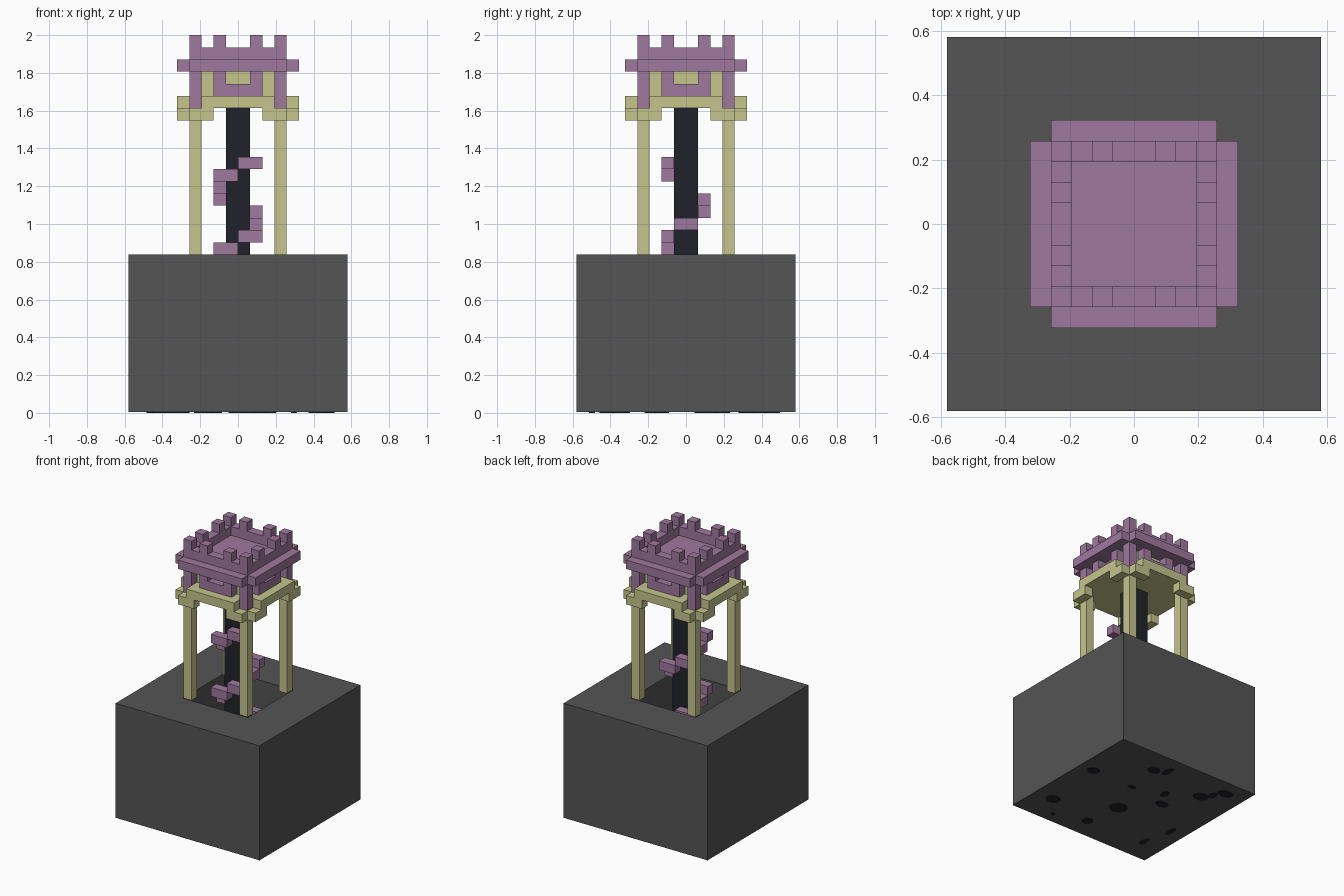
import bpy, bmesh
from mathutils import Matrix, Vector

U = 2 / 31        # one block
GROUND = 13       # ground height in blocks

if "Cube" in bpy.data.objects:
    bpy.data.objects.remove(bpy.data.objects["Cube"])


def material(name, rgb):
    m = bpy.data.materials.new(name)
    m.use_nodes = True
    m.diffuse_color = (*rgb, 1)
    bsdf = m.node_tree.nodes["Principled BSDF"]
    bsdf.inputs["Base Color"].default_value = (*rgb, 1)
    bsdf.inputs["Roughness"].default_value = 0.9
    return m


PURPLE = material("purple_block", (0.35, 0.19, 0.345))
CREAM = material("cream_brick", (0.56, 0.56, 0.27))
GREY = material("dark_grey_rock", (0.09, 0.09, 0.09))
BLACK = material("blue_black_stone", (0.0155, 0.0165, 0.024))


def finish(name, bm, mat):
    mesh = bpy.data.meshes.new(name)
    bm.to_mesh(mesh)
    bm.free()
    mesh.materials.append(mat)
    obj = bpy.data.objects.new(name, mesh)
    bpy.context.collection.objects.link(obj)
    return obj


def add_box(bm, x0, x1, y0, y1, z0, z1):
    """Box in block units, heights counted from the ground."""
    size = Vector((x1 - x0, y1 - y0, z1 - z0)) * U
    mid = Vector((x0 + x1, y0 + y1, z0 + z1 + 2 * GROUND)) * U / 2
    m = Matrix.Translation(mid) @ Matrix.Diagonal((*size, 1))
    return bmesh.ops.create_cube(bm, size=1, matrix=m)["verts"]


def boxes(name, mat, parts):
    bm = bmesh.new()
    for p in parts:
        add_box(bm, *p)
    return finish(name, bm, mat)


def four_sides(parts):
    """Repeat boxes in quarter turns around the tower."""
    out = []
    for x0, x1, y0, y1, z0, z1 in parts:
        for _ in range(4):
            out.append((x0, x1, y0, y1, z0, z1))
            x0, x1, y0, y1 = -y1, -y0, x0, x1
    return out


def cross(r, c, z):
    """One-block-high slab of half width r, with corners cut back to c."""
    return [(-r, r, -c, c, z, z + 1), (-c, c, c, r, z, z + 1), (-c, c, -r, -c, z, z + 1)]


# Rock base with a square shaft sunk into its top
LIFT = 0.004
bm = bmesh.new()
add_box(bm, -9, 9, -9, 9, LIFT / U - GROUND, 0)
top = [f for f in bm.faces if f.normal.z > 0.9]
bmesh.ops.inset_region(bm, faces=top, thickness=7 * U)
shaft = bmesh.ops.extrude_discrete_faces(bm, faces=top)["faces"][0]
bmesh.ops.translate(bm, verts=shaft.verts[:], vec=(0, 0, -12 * U))
finish("rock_base", bm, GREY)

# Dark patches under the base: x, y, half width, half depth
patches = [(-6.5, 7.1, .9, .6), (-4.9, 5, .9, .7), (-5.7, 6, .4, .6), (1.1, 6.8, .4, .8),
           (2.4, 6.1, .7, .6), (1.9, 1.9, .5, .3), (-1.7, 3, .4, .6), (-2.8, 1.2, .8, .5),
           (.2, -2.3, 1, .9), (.9, -6.5, .6, .6), (-7.2, -2.6, .3, .8), (-6.4, -6, .3, .7),
           (7.2, 2, .7, .6), (6.6, -5.3, .8, .7), (4.6, -7.7, .25, .25)]
bm = bmesh.new()
for x, y, a, b in patches:
    m = Matrix.Translation((x * U, y * U, LIFT / 2)) @ Matrix.Diagonal((a * U, b * U, 1, 1))
    bmesh.ops.create_cone(bm, cap_ends=True, segments=12, radius1=1, radius2=1,
                          depth=LIFT, matrix=m)
finish("underside_patches", bm, BLACK)

# Central column with a spiral of steps
boxes("central_column", BLACK, [(-1, 1, -1, 1, -12, 12)])
spiral = [(-2, 0, -2, -1), (0, 2, -2, -1), (1, 2, -1, 1),
          (0, 2, 1, 2), (-2, 0, 1, 2), (-2, -1, -1, 1)]
boxes("spiral_steps", PURPLE, [(*spiral[k % 6], k, k + 1) for k in range(-12, 8)])

# Corner legs, brackets and the cream floor
for side, x in (("left", 3), ("right", -4)):
    for end, y in (("front", -4), ("back", 3)):
        boxes(f"{end}_{side}_leg", CREAM, [(x, x + 1, y, y + 1, 0, 12)])
boxes("leg_brackets", CREAM, four_sides([(2, 4, -5, -4, 11, 12), (-4, -2, -5, -4, 11, 12)]))
boxes("room_floor", CREAM, cross(5, 3, 12))

# Room: cream core, purple corner posts and notched wall panels
boxes("room_core", CREAM, [(-3, 3, -3, 3, 13, 15)])
boxes("room_corner_posts", PURPLE, four_sides([(3, 4, 3, 4, 12, 15)]))
boxes("room_wall_panels", PURPLE, four_sides([
    (-2, 2, -4, -3, 13, 14), (-2, -1, -4, -3, 14, 15), (1, 2, -4, -3, 14, 15)]))

# Roof slab, parapet and merlons
boxes("roof_slab", PURPLE, cross(5, 4, 15))
boxes("parapet", PURPLE, four_sides([(-4, 3, -4, -3, 16, 17)]))
boxes("merlons", PURPLE, four_sides([(x, x + 1, -4, -3, 17, 18) for x in (-4, -2, 1)]))
